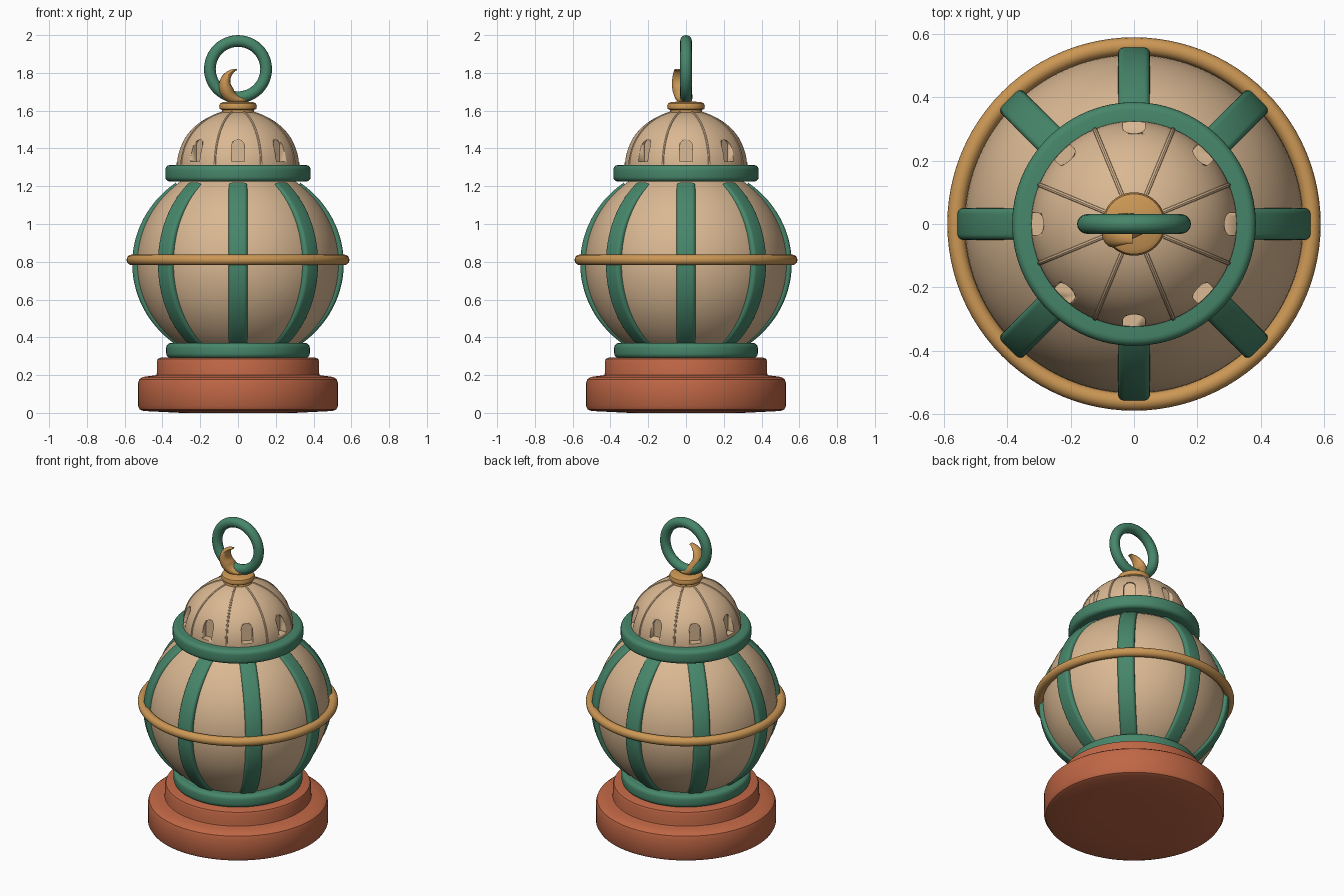
import bpy, bmesh
from math import pi, sin, cos, sqrt, radians
from mathutils import Matrix, Vector

if "Cube" in bpy.data.objects:
    bpy.data.objects.remove(bpy.data.objects["Cube"], do_unlink=True)


def material(name, rgb):
    m = bpy.data.materials.new(name)
    m.use_nodes = True
    m.diffuse_color = (*rgb, 1)
    m.node_tree.nodes["Principled BSDF"].inputs["Base Color"].default_value = (*rgb, 1)
    return m


GREEN = material("green enamel", (0.062, 0.238, 0.145))
CREAM = material("cream cloth", (0.70, 0.48, 0.29))
GOLD = material("gold", (0.60, 0.31, 0.09))
CLAY = material("terracotta", (0.53, 0.135, 0.06))


def finish(name, bm, mat, angle=35):
    bmesh.ops.remove_doubles(bm, verts=bm.verts, dist=1e-5)
    bmesh.ops.recalc_face_normals(bm, faces=bm.faces)
    me = bpy.data.meshes.new(name)
    bm.to_mesh(me)
    bm.free()
    ob = bpy.data.objects.new(name, me)
    bpy.context.collection.objects.link(ob)
    me.materials.append(mat)
    bpy.ops.object.select_all(action="DESELECT")
    ob.select_set(True)
    bpy.context.view_layer.objects.active = ob
    bpy.ops.object.shade_smooth_by_angle(angle=radians(angle))
    return ob


def lathe(name, profile, mat, steps=96, closed=False):
    """Revolve (radius, height) points about the z axis."""
    bm = bmesh.new()
    vs = [bm.verts.new((r, 0, z)) for r, z in profile]
    es = [bm.edges.new(p) for p in zip(vs, vs[1:])]
    if closed:
        es.append(bm.edges.new((vs[-1], vs[0])))
    bmesh.ops.spin(bm, geom=vs + es, cent=(0, 0, 0), axis=(0, 0, 1),
                   angle=2 * pi, steps=steps, use_merge=True)
    return finish(name, bm, mat)


def skin(bm, rings, closed=False):
    """Join matching loops of points into a tube, capped unless closed."""
    loops = [[bm.verts.new(p) for p in ring] for ring in rings]
    pairs = list(zip(loops, loops[1:])) + ([(loops[-1], loops[0])] if closed else [])
    for a, b in pairs:
        for i in range(len(a)):
            j = (i + 1) % len(a)
            bm.faces.new((a[i], a[j], b[j], b[i]))
    if not closed:
        bm.faces.new(loops[0])
        bm.faces.new(loops[-1])


def rounded_box(x0, x1, y0, y1, r, n=4):
    """Outline of a rectangle with round corners."""
    pts = []
    corners = ((x1 - r, y1 - r), (x0 + r, y1 - r), (x0 + r, y0 + r), (x1 - r, y0 + r))
    for k, (cx, cy) in enumerate(corners):
        for i in range(n + 1):
            a = (k + i / n) * pi / 2
            pts.append((cx + r * cos(a), cy + r * sin(a)))
    return pts


def circle(cx, cy, r, n=16):
    return [(cx + r * cos(2 * pi * i / n), cy + r * sin(2 * pi * i / n)) for i in range(n)]


def around(bm, offset=0):
    """Repeat the mesh eight times about the z axis."""
    source = bm.verts[:] + bm.edges[:] + bm.faces[:]
    for k in range(1, 8):
        copy = bmesh.ops.duplicate(bm, geom=source)["geom"]
        bmesh.ops.rotate(bm, verts=[v for v in copy if isinstance(v, bmesh.types.BMVert)],
                         matrix=Matrix.Rotation(k * pi / 4, 3, "Z"))
    bmesh.ops.rotate(bm, verts=bm.verts, matrix=Matrix.Rotation(offset, 3, "Z"))


# Stepped base
lathe("base", [(0, 0), (.3, 0), (.5, .01), (.52, .018), (.53, .036), (.53, .155),
               (.523, .177), (.505, .19), (.46, .196), (.432, .2), (.43, .21),
               (.43, .272), (.424, .286), (.41, .292), (0, .295)], CLAY)

# Round cloth globe
MID, HALF = .79, .53
globe = []
for i in range(33):
    z = .34 + .92 * i / 32
    globe.append((.535 * sqrt(max(0, 1 - ((z - MID) / HALF) ** 2)), z))
lathe("globe", [(0, .34)] + globe + [(0, 1.26)], CREAM)

# Green collars and gold belt
lathe("lower_collar", rounded_box(.2, .38, .29, .37, .025), GREEN, closed=True)
lathe("upper_collar", rounded_box(.22, .385, 1.225, 1.312, .025), GREEN, closed=True)
lathe("belt", circle(.562, .81, .028), GOLD, closed=True)

# Eight curved ribs
bm = bmesh.new()
section = rounded_box(-.055, 0, -.05, .05, .018)
rings = []
for i in range(29):
    a = radians(-54 + 108 * i / 28)
    centre = Vector((.56 * cos(a), 0, MID + HALF * sin(a)))
    out = Vector((cos(a) / .56, 0, sin(a) / HALF)).normalized()
    rings.append([centre + out * d + Vector((0, w, 0)) for d, w in section])
skin(bm, rings)
around(bm)
finish("ribs", bm, GREEN)

# Dome with arched niches
DOME_Z, DOME_R, DOME_H = 1.305, .325, .297


def dome_point(t, extra=0):
    return ((DOME_R + extra) * cos(t), DOME_Z + (DOME_H + extra) * sin(t))


dome = lathe("dome", [(0, DOME_Z)] + [dome_point(pi / 2 * i / 24) for i in range(24)]
             + [(0, DOME_Z + DOME_H)], CREAM)
bm = bmesh.new()
arch = [(-.034, 1.332), (.034, 1.332)]
arch += [(.034 * cos(pi * i / 10), 1.412 + .034 * sin(pi * i / 10)) for i in range(11)]
skin(bm, [[(x, y, z) for y, z in arch] for x in (.278, .4)])
around(bm)
cutter = finish("niche_cutter", bm, CREAM)
cutter.hide_render = True
cutter.hide_set(True)
cut = dome.modifiers.new("niches", "BOOLEAN")
cut.object = cutter
cut.operation = "DIFFERENCE"
cut.solver = "EXACT"
bpy.context.view_layer.objects.active = dome
bpy.ops.object.modifier_apply(modifier=cut.name)
bpy.data.objects.remove(cutter, do_unlink=True)

# Fine seams between the dome panels
bm = bmesh.new()
rings = []
for i in range(21):
    t = radians(2 + 82 * i / 20)
    r, z = dome_point(t, -.003)
    out = Vector((cos(t), 0, sin(t)))
    rings.append([Vector((r, 0, z)) + out * u + Vector((0, v, 0)) for u, v in circle(0, 0, .008, 8)])
skin(bm, rings)
around(bm, pi / 8)
finish("dome_seams", bm, CREAM)

# Gold finial collar
lathe("finial_collar", [(0, 1.585), (.088, 1.585), (.085, 1.603), (.097, 1.61), (.1, 1.625),
                        (.095, 1.638), (.08, 1.646), (0, 1.65)], GOLD, 48)

# Carrying ring
bm = bmesh.new()
rings = []
for i in range(48):
    a = 2 * pi * i / 48
    rings.append([(r * cos(a), y, 1.82 + r * sin(a)) for r, y in circle(.149, 0, .031)])
skin(bm, rings, closed=True)
finish("carrying_ring", bm, GREEN)

# Crescent: a tapered arc that passes in front of the ring
bm = bmesh.new()
rings = []
for i in range(33):
    f = i / 32
    a = radians(88 + 240 * f)
    swell = sin(pi * min(max(f, .02), .98)) ** .8
    wide, deep = .037 * swell, .012 + .038 * swell
    shift = -.045 + .05 * f
    rings.append([((.094 - wide + u) * cos(a) - .008, shift + v, 1.728 + (.094 - wide + u) * sin(a))
                  for u, v in [(wide * p, deep * q) for p, q in circle(0, 0, 1)]])
skin(bm, rings)
finish("crescent", bm, GOLD)
